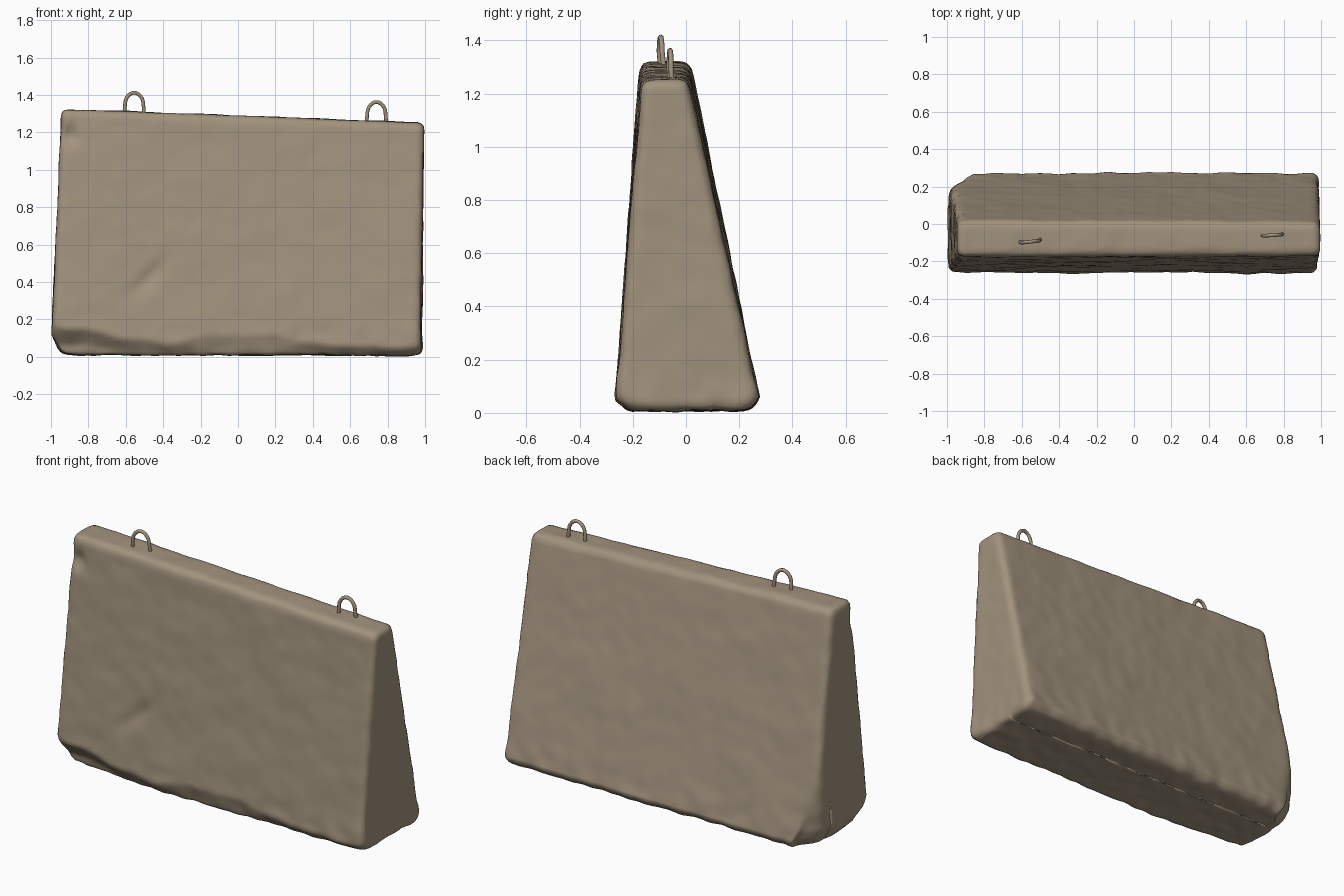
import bpy, bmesh, math
from mathutils import Vector, noise

if "Cube" in bpy.data.objects:
    bpy.data.objects.remove(bpy.data.objects["Cube"])


def material(name, color):
    m = bpy.data.materials.new(name)
    m.diffuse_color = (*color, 1)
    m.use_nodes = True
    m.node_tree.nodes["Principled BSDF"].inputs["Base Color"].default_value = m.diffuse_color
    return m


concrete = material("weathered concrete", (0.36, 0.29, 0.205))


def bump(v, centre, width):
    return math.exp(-((v - centre) / width) ** 2)


# Tapered slab: bottom ring then top ring, counter-clockwise from front left
corners = [(-1.00, -0.27, 0.01), (0.975, -0.268, 0.01), (0.985, 0.283, 0.01), (-1.00, 0.28, 0.01),
           (-0.945, -0.175, 1.325), (0.998, -0.168, 1.25), (0.995, 0.008, 1.255), (-0.945, 0.018, 1.325)]
bm = bmesh.new()
vs = [bm.verts.new(c) for c in corners]
bm.faces.new(vs[3::-1])
bm.faces.new(vs[4:])
for i in range(4):
    j = (i + 1) % 4
    bm.faces.new((vs[i], vs[j], vs[j + 4], vs[i + 4]))
mesh = bpy.data.meshes.new("slab")
bm.to_mesh(mesh)
bm.free()
slab = bpy.data.objects.new("concrete_slab", mesh)
bpy.context.collection.objects.link(slab)
bpy.context.view_layer.objects.active = slab
slab.select_set(True)

# Rounded edges and an even mesh to weather
bevel = slab.modifiers.new("round", 'BEVEL')
bevel.width, bevel.segments = 0.035, 4
remesh = slab.modifiers.new("even", 'REMESH')
remesh.mode, remesh.voxel_size = 'VOXEL', 0.018
for name in ("round", "even"):
    bpy.ops.object.modifier_apply(modifier=name)

# Weathering: gentle lumps, stronger near the foot, plus chipped edges
mesh = slab.data
normals = [v.normal.copy() for v in mesh.vertices]
for v, n in zip(mesh.vertices, normals):
    p = v.co.copy()
    x, y, z = p
    foot = max(0, 1 - z / 0.25)
    lumps = noise.noise(p * 4) * 0.005 + noise.noise(p * 11) * (0.003 + 0.006 * foot)
    d = n * lumps
    # Ragged undercut along the front foot, deepest at the left end and middle
    left = bump(x, -0.95, 0.38)
    height = 0.05 + 0.11 * left + 0.07 * bump(x, 0.05, 0.4) + 0.02 * noise.noise(p * 6)
    if z < height and y < 0:
        k = 1 - z / height
        d.y += min(1, k * 1.6) * (0.03 + 0.05 * left) * min(1, -y / 0.27)
    # Broken back foot and the two end corners
    if y > 0.1:
        d.y -= 0.035 * max(0, 1 - z / 0.06)
        d.x += 0.09 * bump(x, -1, 0.08) * bump(y, 0.28, 0.06) * bump(z, 0, 0.35)
        d.y -= 0.04 * bump(x, -1, 0.07) * bump(z, 0, 0.3)
    d.x += 0.06 * bump(x, -1, 0.15) * max(0, 1 - z / 0.12)
    # Small gouges in the front face
    if y < -0.1:
        d.y += 0.03 * bump(x, -0.9, 0.04) * bump(z, 1.18, 0.05)
        d.y += 0.016 * bump(x - 0.8 * (z - 0.42), -0.48, 0.06) * bump(z, 0.42, 0.09)
    v.co = p + d
    v.co.z = max(v.co.z, 0.0)
mesh.materials.append(concrete)
bpy.ops.object.shade_smooth()


# Bent-bar lifting loops: legs rise from the slab and join in a half circle
def lifting_loop(name, a, b, base, top, lean):
    a, b = Vector(a), Vector(b)
    half = (b - a) / 2
    mid = (a + b) / 2
    r = 0.055
    pts = [(a.x, a.y, base - 0.04)]
    for i in range(13):
        t = math.pi * i / 12
        q = mid - half * math.cos(t) * (0.8 + 0.08 * (1 - math.sin(t)))
        pts.append((q.x, q.y + lean, top - r + r * math.sin(t)))
    pts.append((b.x, b.y, base - 0.04))
    curve = bpy.data.curves.new(name, 'CURVE')
    curve.dimensions = '3D'
    curve.bevel_depth, curve.bevel_resolution = 0.01, 2
    s = curve.splines.new('POLY')
    s.points.add(len(pts) - 1)
    for sp, q in zip(s.points, pts):
        sp.co = (*q, 1)
    s.use_smooth = True
    curve.materials.append(concrete)
    bpy.context.collection.objects.link(bpy.data.objects.new(name, curve))


lifting_loop("left_lifting_loop", (-0.61, -0.092), (-0.50, -0.08), 1.31, 1.412, -0.009)
lifting_loop("right_lifting_loop", (0.685, -0.06), (0.795, -0.052), 1.255, 1.362, -0.004)
